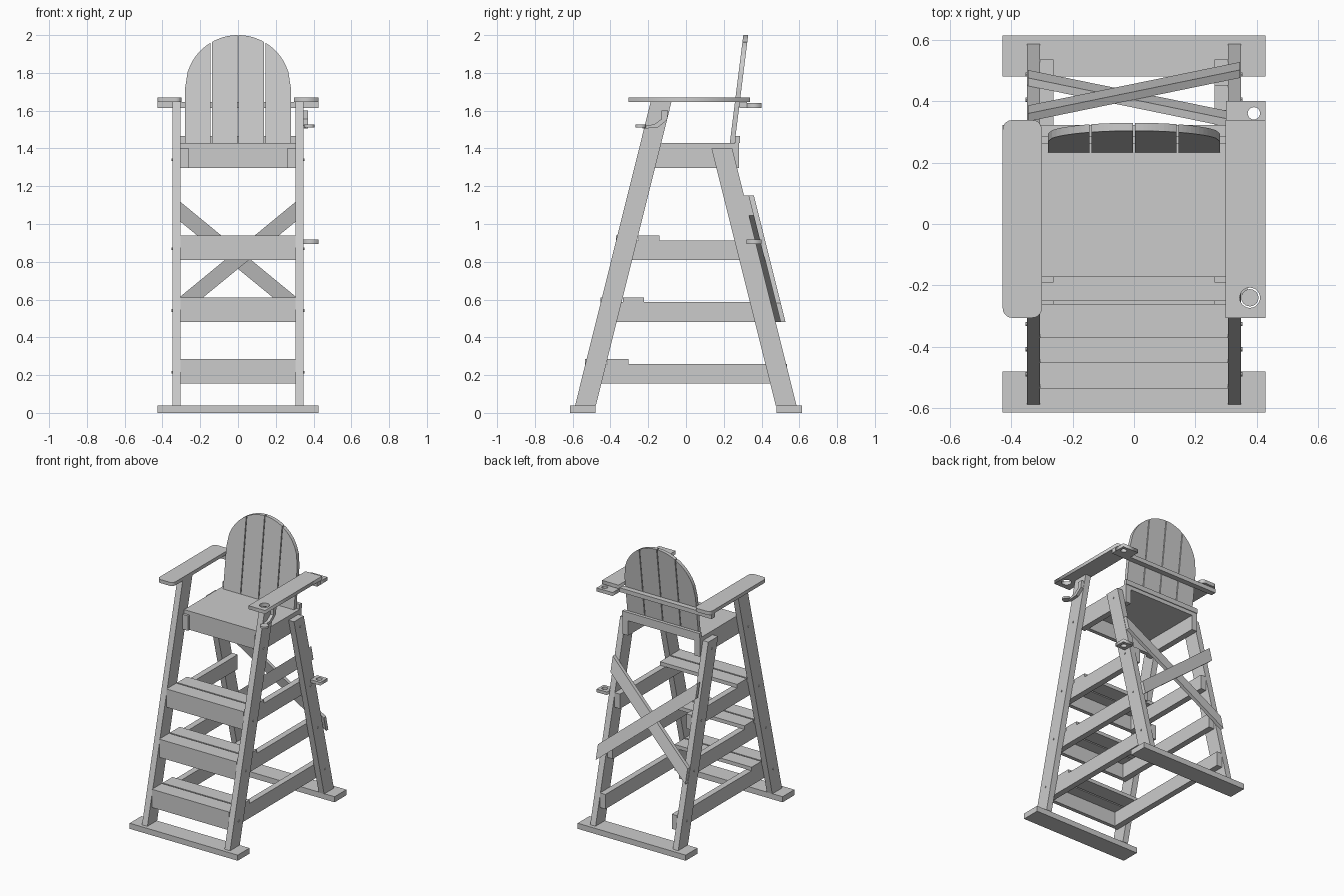
import bpy
import bmesh
from math import sin, cos, pi, sqrt

if "Cube" in bpy.data.objects:
    bpy.data.objects.remove(bpy.data.objects["Cube"], do_unlink=True)

grey = bpy.data.materials.new("light grey timber")
grey.use_nodes = True
grey.diffuse_color = (0.6, 0.6, 0.6, 1)
grey.node_tree.nodes["Principled BSDF"].inputs["Base Color"].default_value = (0.6, 0.6, 0.6, 1)
SIDES = (("left", 1), ("right", -1))


def add(name, mesh):
    mesh.materials.clear()
    mesh.materials.append(grey)
    ob = bpy.data.objects.new(name, mesh)
    bpy.context.collection.objects.link(ob)
    return ob


def prism(name, pts, axis, a, b, warp=None):
    """Extrude a flat profile along an axis from a to b, then optionally warp it."""
    place = {"x": lambda u, v, w: (w, u, v),
             "y": lambda u, v, w: (u, w, v),
             "z": lambda u, v, w: (u, v, w)}[axis]
    bm = bmesh.new()
    ends = [[bm.verts.new(place(u, v, w)) for u, v in pts] for w in (a, b)]
    n = len(pts)
    bm.faces.new(ends[0])
    bm.faces.new(ends[1])
    for i in range(n):
        j = (i + 1) % n
        bm.faces.new((ends[0][i], ends[0][j], ends[1][j], ends[1][i]))
    if warp:
        for v in bm.verts:
            v.co.y += warp(v.co)
    bmesh.ops.recalc_face_normals(bm, faces=bm.faces)
    mesh = bpy.data.meshes.new(name)
    bm.to_mesh(mesh)
    bm.free()
    return add(name, mesh)


def rect(u0, u1, v0, v1):
    return [(u0, v0), (u1, v0), (u1, v1), (u0, v1)]


def box(name, x0, x1, y0, y1, z0, z1):
    return prism(name, rect(x0, x1, y0, y1), "z", z0, z1)


def circle(cx, cy, r, n=24):
    return [(cx + r * cos(2 * pi * i / n), cy + r * sin(2 * pi * i / n)) for i in range(n)]


def rounded(x0, x1, y0, y1, r, n=5):
    pts = []
    corners = ((x1 - r, y1 - r), (x0 + r, y1 - r), (x0 + r, y0 + r), (x1 - r, y0 + r))
    for k, (cx, cy) in enumerate(corners):
        for i in range(n + 1):
            t = pi / 2 * (k + i / n)
            pts.append((cx + r * cos(t), cy + r * sin(t)))
    return pts


def holed_plate(name, outline, hole, z0, z1):
    """Flat plate with a round hole, filled from two closed outlines."""
    cu = bpy.data.curves.new(name, "CURVE")
    cu.dimensions = "2D"
    cu.fill_mode = "BOTH"
    cu.extrude = (z1 - z0) / 2
    for pts in (outline, hole):
        sp = cu.splines.new("POLY")
        sp.points.add(len(pts) - 1)
        for p, (x, y) in zip(sp.points, pts):
            p.co = (x, y, 0, 1)
        sp.use_cyclic_u = True
    tmp = bpy.data.objects.new(name + " outline", cu)
    bpy.context.collection.objects.link(tmp)
    bpy.context.view_layer.update()
    deps = bpy.context.evaluated_depsgraph_get()
    mesh = bpy.data.meshes.new_from_object(tmp.evaluated_get(deps))
    bpy.data.objects.remove(tmp, do_unlink=True)
    for v in mesh.vertices:
        v.co.z += (z0 + z1) / 2
    return add(name, mesh)


# Ground runners
box("front_runner", -0.427, 0.427, -0.613, -0.48, 0, 0.04)
box("rear_runner", -0.427, 0.427, 0.48, 0.613, 0, 0.04)


def front_leg_y(z):
    return -0.532 + 0.249 * (z - 0.04)


def rear_leg_y(z):
    return 0.53 - 0.25 * (z - 0.04)


# Splayed legs
def leg(name, s, centre, top):
    half = 0.055
    pts = [(centre(0.04) - half, 0.04), (centre(0.04) + half, 0.04),
           (centre(top) + half, top), (centre(top) - half, top)]
    prism(name, pts, "x", s * 0.305, s * 0.348)


for side, s in SIDES:
    leg(side + "_front_leg", s, front_leg_y, 1.645)
    leg(side + "_rear_leg", s, rear_leg_y, 1.4)


# Bolt heads on the outer faces of the legs
def bolt(name, s, y, z):
    prism(name, circle(y, z, 0.007, 8), "x", s * 0.348, s * 0.353)


# Steps: riser, two tread boards and side rails
for k in range(3):
    z = 0.155 + 0.327 * k
    y = -0.535 + 0.082 * k
    n = str(k + 1)
    top = z + 0.13
    box("step_riser_" + n, -0.305, 0.305, y, y + 0.027, z, top - 0.026)
    box("step_front_board_" + n, -0.305, 0.305, y, y + 0.11, top - 0.026, top)
    box("step_rear_board_" + n, -0.305, 0.305, y + 0.12, y + 0.23, top - 0.026, top)
    for side, s in SIDES:
        box(side + "_step_rail_" + n, *sorted((s * 0.262, s * 0.305)),
            y + 0.027, 0.535 - 0.082 * k, z, top - 0.026)
        bolt(side + "_front_bolt_" + n, s, front_leg_y(z + 0.06), z + 0.06)
        bolt(side + "_rear_bolt_" + n, s, rear_leg_y(z + 0.06), z + 0.06)

# Seat
box("seat_panel", -0.305, 0.305, -0.172, 0.28, 1.403, 1.43)
box("seat_front_apron", -0.262, 0.262, -0.172, -0.145, 1.297, 1.403)
for side, s in SIDES:
    box(side + "_seat_rail", *sorted((s * 0.262, s * 0.305)), -0.19, 0.28, 1.297, 1.403)
    bolt(side + "_front_seat_bolt", s, front_leg_y(1.34), 1.34)
    bolt(side + "_rear_seat_bolt", s, rear_leg_y(1.34), 1.34)


# Backrest: four slats under one round arch, leaning back
def lean(co):
    return 0.125 * (co.z - 1.43)


def arch(x):
    return 1.72 + sqrt(max(0, 0.28 ** 2 - x * x))


for k in range(4):
    x0 = -0.28 + 0.1415 * k
    x1 = x0 + 0.1355
    xs = [x1 + (x0 - x1) * i / 10 for i in range(11)]
    prism("back_slat_" + str(k + 1), [(x0, 1.43), (x1, 1.43)] + [(x, arch(x)) for x in xs],
          "y", 0.232, 0.258, lean)
box("lower_back_cleat", -0.305, 0.305, 0.26, 0.285, 1.43, 1.465)
box("upper_back_rail", -0.427, 0.427, 0.283, 0.322, 1.615, 1.645)

# Armrests, the left one with a cup hole
prism("right_armrest", rounded(-0.427, -0.3, -0.305, 0.338, 0.03), "z", 1.645, 1.67)
holed_plate("left_armrest", rect(0.297, 0.427, -0.305, 0.338),
            circle(0.377, -0.24, 0.033), 1.645, 1.67)

# Cup support below the hole
prism("cup_base", circle(0.377, -0.24, 0.028), "z", 1.512, 1.527)
prism("cup_strap", [(-0.13, 1.60), (-0.095, 1.60), (-0.10, 1.55), (-0.15, 1.51), (-0.23, 1.505),
                    (-0.23, 1.52), (-0.17, 1.527), (-0.13, 1.555)], "x", 0.348, 0.37)

# Pole holders at the rear left corner
holed_plate("upper_pole_holder", rect(0.3, 0.427, 0.322, 0.40),
            circle(0.39, 0.36, 0.02), 1.615, 1.64)
holed_plate("lower_pole_holder", rect(0.345, 0.427, 0.32, 0.40),
            circle(0.39, 0.36, 0.02), 0.895, 0.917)


# Crossed braces, layered on the sloping rear faces of the legs
def rear_slope(co):
    return rear_leg_y(co.z) + 0.055


for name, s, depth in (("inner_brace", -1, 0), ("outer_brace", 1, 0.026)):
    prism(name, [(-0.345 * s, 1.045), (-0.345 * s, 1.15), (0.345 * s, 0.583), (0.345 * s, 0.48)],
          "y", depth, depth + 0.026, rear_slope)
